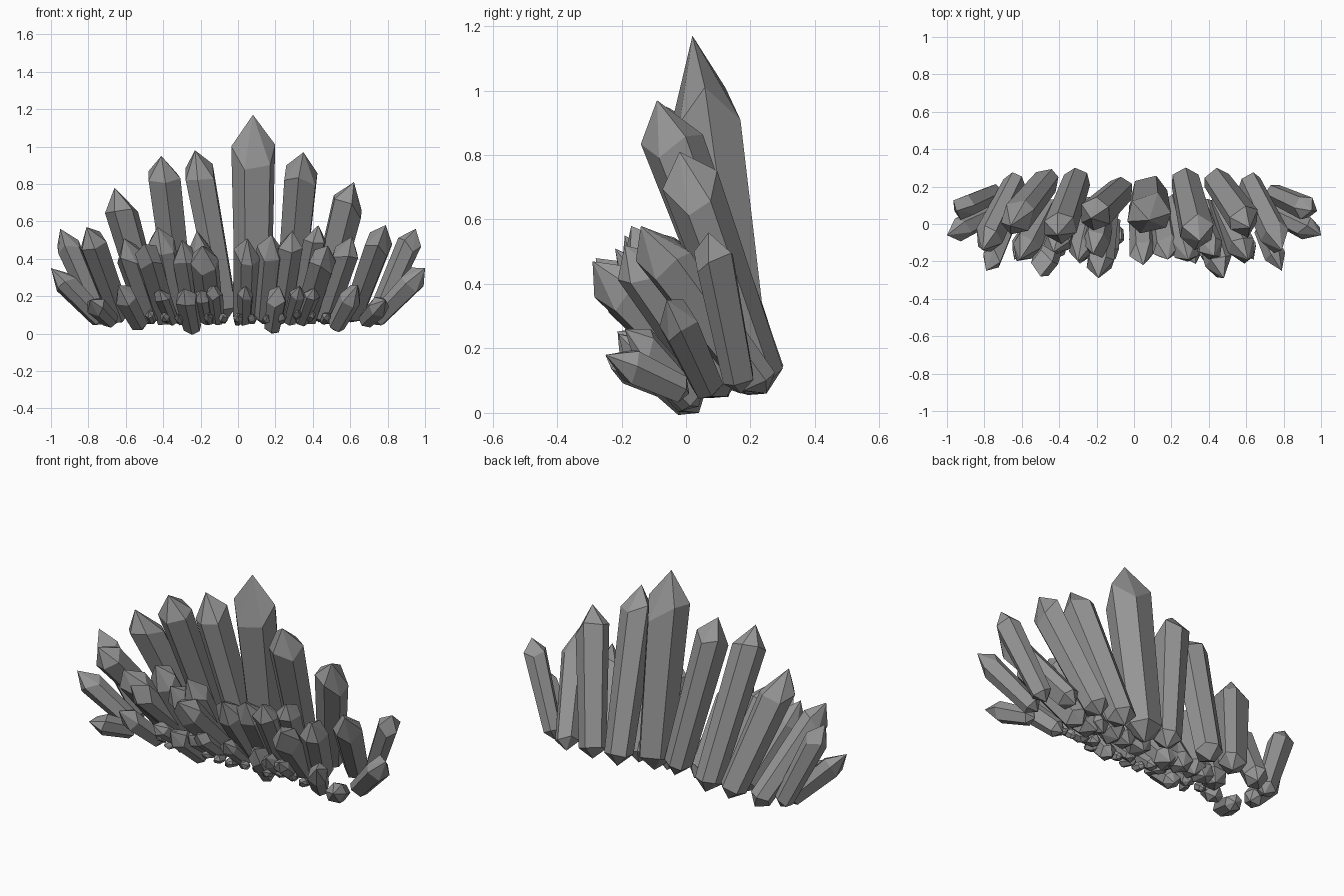
import bpy
import bmesh
import math
import random
from mathutils import Vector

random.seed(4)
if "Cube" in bpy.data.objects:
    bpy.data.objects.remove(bpy.data.objects["Cube"], do_unlink=True)

GREY = (0.3, 0.3, 0.3, 1)
stone = bpy.data.materials.new("grey_crystal")
stone.use_nodes = True
stone.diffuse_color = GREY
stone.node_tree.nodes["Principled BSDF"].inputs["Base Color"].default_value = GREY


def crystal(name, base, tip, radius, point=1.5, taper=0.82, root=0.7):
    """Six-sided tapered prism with an uneven point and a blunt root."""
    base, tip = Vector(base), Vector(tip)
    axis = tip - base
    length = axis.length
    turn = axis.to_track_quat("Z", "Y")
    roll = random.uniform(0, math.pi / 3)
    bm = bmesh.new()

    def vert(x, y, z):
        return bm.verts.new(base + turn @ Vector((x, y, z)))

    lower, upper = [], []
    for i in range(6):
        a = roll + i * math.pi / 3 + random.uniform(-0.15, 0.15)
        c, s = math.cos(a) * radius, math.sin(a) * radius
        lower.append(vert(c * taper, s * taper, radius * root * random.uniform(0.8, 1.2)))
        shoulder = min(radius * point, length * 0.4) * random.uniform(0.65, 1.35)
        upper.append(vert(c, s, length - shoulder))
    apex = vert(0, 0, length)
    foot = vert(0, 0, 0)
    for i in range(6):
        j = (i + 1) % 6
        bm.faces.new((lower[i], lower[j], upper[j], upper[i]))
        bm.faces.new((upper[i], upper[j], apex))
        bm.faces.new((lower[j], lower[i], foot))
    bmesh.ops.recalc_face_normals(bm, faces=bm.faces[:])
    mesh = bpy.data.meshes.new(name)
    bm.to_mesh(mesh)
    bm.free()
    mesh.materials.append(stone)
    obj = bpy.data.objects.new(name, mesh)
    bpy.context.collection.objects.link(obj)


# Tall centre crystal and its leaning neighbour
crystal("centre_crystal", (0.08, 0.18, 0.06), (0.08, 0.02, 1.17), 0.12, point=1.8)
crystal("centre_neighbour", (-0.06, 0.19, 0.07), (-0.23, 0.03, 0.98), 0.092)

# Tall back row: root x, then tip x, y, z and radius
back_row = [
    (-0.3, -0.41, -0.06, 0.95, 0.092),
    (0.27, 0.35, -0.09, 0.97, 0.096),
    (-0.45, -0.66, -0.01, 0.78, 0.09),
    (0.43, 0.62, -0.02, 0.81, 0.09),
    (-0.62, -0.81, -0.14, 0.57, 0.08),
    (0.6, 0.79, -0.14, 0.58, 0.08),
]
for n, (root_x, x, y, z, r) in enumerate(back_row):
    crystal(f"tall_crystal_{n}", (root_x, 0.25, 0.06), (x, y, z), r)

# Paired crystals fanning out at both ends
for side, label in ((1, "left"), (-1, "right")):
    crystal(f"end_upper_{label}", (side * 0.73, 0.17, 0.06), (side * 0.95, 0.07, 0.56), 0.066)
    crystal(f"end_lower_{label}", (side * 0.71, 0.08, 0.05), (side * 1.0, -0.06, 0.35), 0.064)
    crystal(f"end_front_{label}", (side * 0.67, 0.01, 0.06), (side * 0.79, -0.25, 0.18), 0.058)
    crystal(f"corner_front_{label}", (side * 0.51, 0.04, 0.02), (side * 0.64, -0.19, 0.26), 0.06)

# Middle row leaning forward: tip x, y, z
middle_row = [
    (-0.61, -0.19, 0.51), (-0.5, -0.28, 0.48), (-0.43, -0.15, 0.57),
    (-0.3, -0.2, 0.5), (-0.22, -0.16, 0.55), (-0.19, -0.29, 0.47),
    (0.05, -0.22, 0.51), (0.18, -0.19, 0.53), (0.29, -0.19, 0.55),
    (0.43, -0.17, 0.58), (0.48, -0.29, 0.47), (0.61, -0.19, 0.52),
]
for n, tip in enumerate(middle_row):
    root = (tip[0] * 0.74, 0.12 + random.uniform(-0.02, 0.02), 0.05)
    crystal(f"middle_crystal_{n}", root, tip, random.uniform(0.066, 0.078), taper=0.9)

# Short front row: alternating broad and slim
for n, x in enumerate((-0.42, -0.29, -0.2, -0.13, 0.04, 0.22, 0.33, 0.41)):
    tip = (x, random.uniform(-0.22, -0.16), random.uniform(0.23, 0.26))
    broad = n % 4 == 1
    root = (x * 0.82, 0.04, 0.0 if broad else 0.05)
    crystal(f"short_crystal_{n}", root, tip, 0.06 if broad else 0.044)

# Tiny shards along the front foot
for n in range(13):
    x = -0.48 + n * 0.08
    root = (x * 0.95, random.uniform(-0.02, 0.03), random.uniform(0.05, 0.08))
    tip = (x, random.uniform(-0.12, -0.07), random.uniform(0.09, 0.13))
    crystal(f"shard_{n}", root, tip, 0.026)
